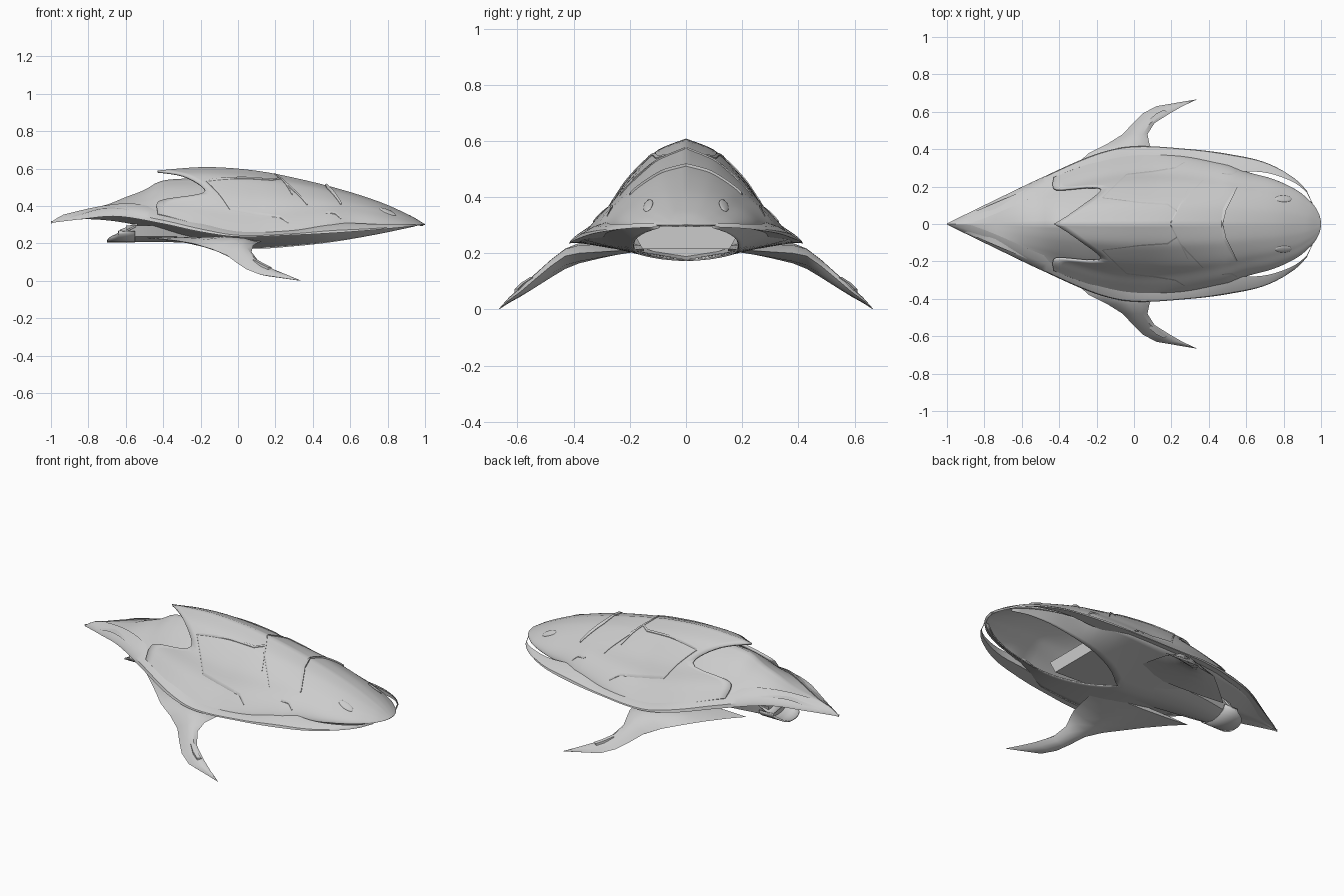
import bpy, bmesh, math
from mathutils import Vector

cube = bpy.data.objects.get("Cube")
if cube:
    bpy.data.objects.remove(cube, do_unlink=True)


def curve(*pts):
    """Smooth Hermite function through (x, value) pairs."""
    n = len(pts)
    slope = []
    for i in range(n):
        a, b = pts[max(i - 1, 0)], pts[min(i + 1, n - 1)]
        slope.append((b[1] - a[1]) / (b[0] - a[0]))

    def f(x):
        x = min(max(x, pts[0][0]), pts[-1][0])
        i = 0
        while i < n - 2 and x > pts[i + 1][0]:
            i += 1
        (x0, y0), (x1, y1) = pts[i], pts[i + 1]
        h = x1 - x0
        t = (x - x0) / h
        return ((1 + 2 * t) * (1 - t) ** 2 * y0 + t * (1 - t) ** 2 * h * slope[i]
                + t * t * (3 - 2 * t) * y1 + t * t * (t - 1) * h * slope[i + 1])
    return f


def spread(a, b, n):
    return [a + (b - a) * i / (n - 1) for i in range(n)]


def loft(name, rows, closed=False, thick=0.0, mirror=True):
    """Skin rows of points; closed rows become capped tubes."""
    bm = bmesh.new()
    grid = [[bm.verts.new(p) for p in row] for row in rows]
    m = len(rows[0])
    for r0, r1 in zip(grid, grid[1:]):
        for j in range(m if closed else m - 1):
            k = (j + 1) % m
            bm.faces.new((r0[j], r0[k], r1[k], r1[j]))
    if closed:
        bm.faces.new(grid[0])
        bm.faces.new(grid[-1])
    bmesh.ops.remove_doubles(bm, verts=bm.verts, dist=0.0004)
    bmesh.ops.recalc_face_normals(bm, faces=bm.faces)
    mesh = bpy.data.meshes.new(name)
    bm.to_mesh(mesh)
    bm.free()
    ob = bpy.data.objects.new(name, mesh)
    bpy.context.collection.objects.link(ob)
    if mirror:
        mod = ob.modifiers.new("Mirror", 'MIRROR')
        mod.use_axis = (False, True, False)
        mod.merge_threshold = 0.0005
    if thick:
        mod = ob.modifiers.new("Thickness", 'SOLIDIFY')
        mod.thickness = thick
        mod.offset = 0 if not mirror else -1
    bpy.ops.object.select_all(action='DESELECT')
    ob.select_set(True)
    bpy.context.view_layer.objects.active = ob
    bpy.ops.object.shade_smooth_by_angle(angle=math.radians(35))


# Master curves along the length
ridge = curve((-.43, .59), (-.2, .608), (0, .6), (.2, .572), (.5, .503),
              (.75, .425), (.92, .35), (1, .303))
base = curve((-.43, .36), (-.2, .3), (0, .258), (.3, .26), (.6, .29), (1, .3))
rim_y = curve((-1, .003), (-.75, .125), (-.5, .245), (-.2, .375), (0, .415), (.3, .4),
              (.5, .375), (.7, .33), (.85, .25), (.93, .17), (.957, .105))
rim_low = curve((-1, .31), (-.85, .328), (-.65, .345), (-.4, .305), (-.2, .262),
                (0, .236), (.3, .245), (.6, .262), (.957, .293))
rim_top = curve((-1, .313), (-.93, .355), (-.6, .415), (-.4, .38), (-.2, .325),
                (0, .268), (.3, .275), (.5, .31), (.7, .305), (.957, .305))
rim_width = curve((-1, .003), (-.87, .06), (-.5, .085), (-.2, .095), (0, .062),
                  (.3, .062), (.5, .09), (.7, .055), (.957, .003))
bulge = curve((0, 1), (.27, .885), (.4, .77), (.6, .54), (.73, .33), (.87, .16), (1, 0))
nose_y = curve((.5, .32), (.6, .28), (.75, .238), (.88, .175), (.95, .115))
mid_y = curve((-.43, .25), (-.2, .335), (0, .372), (.25, .365), (.5, .32))


def dome_y(x):
    if x > .95:
        return .115 * math.sqrt(max(0, (1 - x) / .05))
    return nose_y(x) if x > .5 else mid_y(x)


def dome_z(x, u):
    k = .6 * min(max((x - .1) / .5, 0), 1)
    g = (1 - k) * bulge(u) + k * math.sqrt(max(0, 1 - u * u))
    return base(x) + (ridge(x) - base(x)) * g


# Upper shell, its rear edge notched on both sides under a pointed crest
rear_edge = curve((0, -.43), (.3, -.29), (.52, -.18), (.6, -.2), (.7, -.38), (.78, -.43), (1, -.43))
rows = []
for i in range(45):
    t = math.sin(math.pi / 2 * i / 44)
    row = []
    for j in range(33):
        u = math.sin(math.pi / 2 * j / 32)
        x = rear_edge(u) + (1 - rear_edge(u)) * t
        row.append((x, u * dome_y(x), dome_z(x, u)))
    rows.append(row)
loft("upper_shell", rows, thick=.012)

# Ridged tail deck running under the shell
deck_top = curve((-1, .313), (-.93, .355), (-.85, .378), (-.7, .412), (-.6, .452),
                 (-.5, .49), (-.42, .535), (-.3, .55), (-.1, .55), (0, .5))
rows = []
for x in spread(-1, -.05, 30):
    w = rim_y(x) * .88
    lo = min(rim_low(x) + .045 * min(1, (x + 1) * 4, -x * 4), deck_top(x))
    rows.append([(x, w * u, lo + (deck_top(x) - lo) * (.6 * bulge(u) + .4 * (1 - u)) - .004)
                 for u in spread(0, 1, 12)])
loft("tail_deck", rows)

# Side rims that sweep from the tail tip to a pair of hooked points by the nose
rows = []
for x in spread(-1, .957, 60):
    y, lo, w = rim_y(x), rim_low(x), min(rim_width(x), rim_y(x) * .95)
    hi = max(rim_top(x), lo + .003)
    rows.append([(x, y, lo), (x, y - .05 * w, lo + .25 * (hi - lo)),
                 (x, y - .5 * w, lo + .72 * (hi - lo)),
                 (x, y - w, hi), (x, y - .9 * w, lo + .003)])
loft("side_rim", rows, closed=True)

# Underside skin, cut away under the nose by a long V-shaped opening
keel = curve((-1, .311), (-.8, .33), (-.55, .3), (-.3, .222), (-.1, .188), (.1, .172),
             (.3, .185), (.5, .207), (.75, .25), (.95, .292))
opening = curve((.12, 0), (.25, .1), (.45, .175), (.7, .185), (.85, .15), (.94, .095))
rows = []
for x in spread(-1, .94, 50):
    k = min(max((x - .35) / .2, 0), 1)
    outer = rim_y(x) - min(.02, rim_y(x) / 2)
    outer += k * (dome_y(x) - .006 - outer)
    edge = rim_low(x) + .004
    edge += k * (base(x) + .003 - edge)
    inner = opening(x) if x > .12 else 0
    rows.append([(x, inner + (outer - inner) * u, keel(x) + (edge - keel(x)) * u)
                 for u in spread(0, 1, 8)])
loft("underside_skin", rows, thick=.006)

# Box-like housing set back inside the opening
loft("inner_housing", [[(x, -.2, .295), (x, .2, .295), (x, .155, z), (x, -.155, z)]
                       for x, z in ((-.05, .235), (.42, .215))], closed=True, mirror=False)

# Belly pod toward the rear
belly_y = curve((-.6, .09), (-.4, .13), (-.05, .17))
belly_z = curve((-.6, .208), (-.3, .205), (-.05, .186))
rows = []
for x in spread(-.6, -.05, 14):
    w, z = belly_y(x), belly_z(x)
    half = [(0, z), (.5 * w, z + .01), (.85 * w, z + .03), (w, .295)]
    rows.append([(x, y, h) for y, h in half] + [(x, -y, h) for y, h in half[:0:-1]])
loft("belly_pod", rows, closed=True, mirror=False)

# Open exhaust with a longer lower lip
rows = []
for i in range(13):
    a = math.pi * i / 12
    y, z = .1 * math.cos(a), math.sin(a)
    rows.append([(x, y, .265 - .055 * z) for x in (-.7 + .1 * (1 - z) ** 2, -.64, -.55)])
loft("exhaust_lip", rows, thick=.008, mirror=False)
loft("exhaust_roof", [[(x, -.1, z), (x, 0, z + .015), (x, .1, z)]
                      for x, z in ((-.63, .255), (-.59, .27), (-.54, .295))],
     thick=.008, mirror=False)

# Swept fins: span, leading x, trailing x, leading z, trailing z, thickness
fin = [(.15, .13, -.5, .215, .23, .012), (.22, .125, -.42, .21, .225, .018),
       (.3, .115, -.33, .205, .215, .027), (.38, .1, -.24, .2, .2, .036),
       (.43, .082, -.14, .19, .17, .036), (.48, .072, -.06, .155, .137, .032),
       (.54, .11, -.005, .105, .095, .024), (.59, .19, .045, .062, .062, .017),
       (.63, .26, .12, .033, .033, .01), (.665, .335, .328, .002, .002, .0015)]
rows = []
for y, xl, xt, zl, zt, th in fin:
    row = []
    for s, up in ((0, 0), (.2, .8), (.5, 1), (.8, .6), (1, 0), (.8, -.6), (.5, -1), (.2, -.8)):
        row.append((xl + (xt - xl) * s, y, zl + (zt - zl) * s + th * up))
    rows.append(row)
loft("swept_fin", rows, closed=True)

# Raised vent near each fin tip
vent = [Vector((.09, .55, .108)), Vector((.13, .585, .085)), Vector((.17, .605, .065))]
loft("fin_vent", [[p + Vector(d) for d in ((-.01, .006, -.01), (.01, -.006, -.01),
                                          (.01, -.006, .007), (-.01, .006, .007))]
                  for p in vent], closed=True)


def seam(name, path, width, lift=.006):
    """Tapered strip laid along a path on the upper shell."""
    pts = []
    for (xa, ya), (xb, yb) in zip(path, path[1:]):
        pts += [(xa + (xb - xa) * t, ya + (yb - ya) * t) for t in spread(0, 1, 9)[:-1]]
    pts.append(path[-1])
    rows = []
    for i, (x, y) in enumerate(pts):
        xa, ya = pts[max(i - 1, 0)]
        xb, yb = pts[min(i + 1, len(pts) - 1)]
        d = Vector((xb - xa, yb - ya)).normalized()
        w = width * (.4 + .6 * math.sin(math.pi * i / (len(pts) - 1)))
        row = []
        for side, h in ((-1, -.004), (-1, lift), (1, .003), (1, -.004)):
            px, py = x - d.y * w * side, max(0, y + d.x * w * side)
            row.append((px, py, dome_z(px, min(1, py / dome_y(px))) + h))
        rows.append(row)
    loft(name, rows, closed=True)


seam("brow_louvre", [(.47, 0), (.485, .08), (.55, .2)], .009, .01)
seam("back_chevron", [(.195, .005), (.25, .11), (.37, .235)], .004)
seam("panel_upper_seam", [(-.17, .14), (.03, .115), (.18, .105), (.23, .07), (.29, .19)], .004)
seam("panel_lower_seam", [(-.17, .14), (-.04, .265), (.1, .28), (.22, .3), (.27, .33)], .004)
seam("cheek_seam", [(.47, .27), (.52, .265), (.55, .28)], .004)

# Flush oval lamps on the nose
for side, label in ((1, "left"), (-1, "right")):
    spot = (.8, .135 * side, dome_z(.8, .135 / dome_y(.8)))
    bpy.ops.mesh.primitive_uv_sphere_add(segments=20, ring_count=10, radius=.02, location=spot,
                                         rotation=(-.55 * side, .4, 0), scale=(2.4, 1, .3))
    bpy.context.object.name = label + "_nose_lamp"
    bpy.ops.object.shade_smooth_by_angle(angle=math.radians(35))
